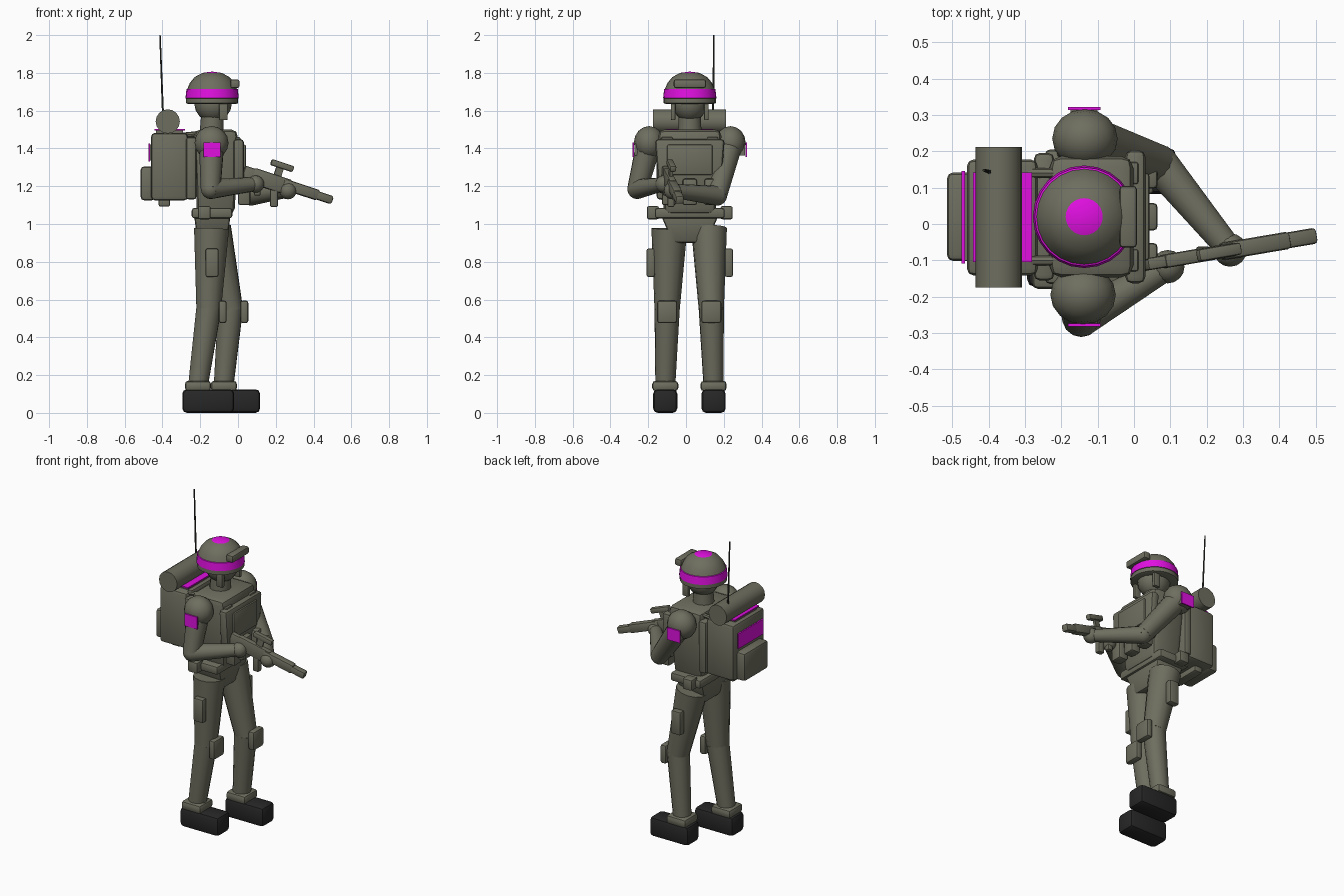
import bpy, bmesh, math
from mathutils import Vector, Matrix

if "Cube" in bpy.data.objects:
    bpy.data.objects.remove(bpy.data.objects["Cube"], do_unlink=True)


def material(name, color):
    m = bpy.data.materials.new(name)
    m.use_nodes = True
    m.diffuse_color = (*color, 1)
    m.node_tree.nodes["Principled BSDF"].inputs["Base Color"].default_value = (*color, 1)
    return m


OLIVE = material("olive", (0.155, 0.155, 0.115))
MAGENTA = material("magenta", (0.75, 0.005, 0.75))
BLACK = material("boot_black", (0.02, 0.02, 0.02))
DARK = material("antenna_dark", (0.035, 0.04, 0.03))
MID = 0.02  # y of the body's centre plane


def finish(name, bm, mats=(OLIVE,), angle=35):
    bmesh.ops.recalc_face_normals(bm, faces=bm.faces)
    mesh = bpy.data.meshes.new(name)
    bm.to_mesh(mesh)
    bm.free()
    for m in mats:
        mesh.materials.append(m)
    ob = bpy.data.objects.new(name, mesh)
    bpy.context.collection.objects.link(ob)
    bpy.ops.object.select_all(action='DESELECT')
    ob.select_set(True)
    bpy.context.view_layer.objects.active = ob
    bpy.ops.object.shade_smooth_by_angle(angle=math.radians(angle))
    return ob


def box(name, x, y, z, bevel=0.012, mat=OLIVE, taper=(1, 1), frame=None):
    """Bevelled box from (min, max) ranges; taper scales its bottom end."""
    bm = bmesh.new()
    bmesh.ops.create_cube(bm, size=1)
    for v in bm.verts:
        if v.co.z < 0:
            v.co.x *= taper[0]
            v.co.y *= taper[1]
        v.co = [(a + b) / 2 + c * (b - a) for (a, b), c in zip((x, y, z), v.co)]
    if bevel:
        bmesh.ops.bevel(bm, geom=bm.edges[:], offset=bevel, segments=2, profile=0.5, affect='EDGES')
    if frame:
        bm.transform(frame)
    return finish(name, bm, (mat,))


def ball(bm, centre, r, scale=(1, 1, 1), seg=14):
    bmesh.ops.create_uvsphere(bm, u_segments=seg, v_segments=8, radius=r,
                              matrix=Matrix.Translation(centre) @ Matrix.Diagonal((*scale, 1)))


def limb(name, points, radii, joints=(), mat=OLIVE, seg=14):
    """Tapered tubes along the points, with round joints at the given indices."""
    bm = bmesh.new()
    pts = [Vector(p) for p in points]
    for a, b, ra, rb in zip(pts, pts[1:], radii, radii[1:]):
        d = b - a
        m = Matrix.Translation((a + b) / 2) @ d.to_track_quat('Z', 'Y').to_matrix().to_4x4()
        bmesh.ops.create_cone(bm, cap_ends=True, segments=seg, radius1=ra, radius2=rb,
                              depth=d.length, matrix=m)
    for i in joints:
        ball(bm, pts[i], radii[i])
    return finish(name, bm, (mat,))


def sphere(name, centre, r, scale=(1, 1, 1)):
    bm = bmesh.new()
    ball(bm, centre, r, scale, 16)
    return finish(name, bm)


# Helmet: turned profile, coloured by height and radius
profile = [(0.125, 1.635), (0.138, 1.64), (0.138, 1.665), (0.141, 1.666), (0.136, 1.714),
           (0.131, 1.716), (0.118, 1.747), (0.092, 1.778), (0.051, 1.8), (0, 1.807)]
bm = bmesh.new()
vs = [bm.verts.new((r, 0, z)) for r, z in profile]
es = [bm.edges.new(p) for p in zip(vs, vs[1:])]
bmesh.ops.spin(bm, geom=vs + es, axis=(0, 0, 1), cent=(0, 0, 0), steps=24, angle=math.tau)
bmesh.ops.remove_doubles(bm, verts=bm.verts, dist=0.0005)
bmesh.ops.holes_fill(bm, edges=[e for e in bm.edges if e.is_boundary])
for f in bm.faces:
    z = f.calc_center_median().z
    f.material_index = int(1.666 < z < 1.7155 or z > 1.8)
bm.transform(Matrix.Translation((-0.137, MID, 0)))
finish("helmet", bm, (OLIVE, MAGENTA))
box("goggles", (-0.04, 0.008), (-0.065, 0.105), (1.72, 1.765), 0.01)

# Head and neck
sphere("head", (-0.132, MID, 1.64), 0.1, (1, 0.92, 1))
limb("neck", [(-0.14, MID, 1.46), (-0.135, MID, 1.6)], [0.065, 0.058])
for side, s in (("left", 1), ("right", -1)):
    y = MID + s * 0.088
    box(side + "_chin_strap", (-0.1, -0.055), (y - 0.012, y + 0.012), (1.55, 1.65), 0.006)

# Torso and vest
box("torso", (-0.235, 0), (-0.15, 0.19), (1.05, 1.5), 0.035, taper=(0.85, 0.8))
box("chest_plate", (-0.025, 0.032), (-0.165, 0.205), (1.16, 1.45), 0.02, taper=(1, 0.88))
box("back_plate", (-0.275, -0.22), (-0.155, 0.195), (1.13, 1.46), 0.015)
box("chest_flap", (0.02, 0.042), (-0.1, 0.14), (1.26, 1.42), 0.008)
for i, y in enumerate((-0.09, MID, 0.135)):
    box(f"chest_pouch_{i + 1}", (0, 0.065), (y - 0.038, y + 0.038), (1.1, 1.24), 0.012)
for side, s in (("left", 1), ("right", -1)):
    y = MID + s * 0.12
    limb(side + "_pack_strap", [(-0.29, y, 1.47), (-0.15, y, 1.485), (0.0, y, 1.445)],
         [0.014] * 3, (1,), seg=8)
    box(side + "_strap_buckle", (-0.025, 0.012), (y - 0.03, y + 0.03), (1.435, 1.46), 0.006)

# Belt, belt pouches and hips
box("belt", (-0.245, -0.03), (-0.165, 0.205), (1.03, 1.085), 0.014)
for side, s in (("left", 1), ("right", -1)):
    y = MID + s * 0.195
    box(side + "_belt_pouch", (-0.212, -0.145), (y - 0.032, y + 0.032), (1.025, 1.095), 0.01)
box("hips", (-0.232, -0.04), (-0.13, 0.17), (0.9, 1.04), 0.015, taper=(0.8, 0.6))

# Legs, knee pads, cuffs and boots
legs = (("right", -1, (-0.14, -0.088, 0.975), (-0.155, -0.1, 0.55), (-0.215, -0.11, 0.12)),
        ("left", 1, (-0.13, 0.122, 0.975), (-0.04, 0.134, 0.55), (-0.078, 0.146, 0.12)))
for side, s, hip, knee, ankle in legs:
    limb(side + "_leg", [hip, knee, ankle], [0.095, 0.067, 0.052], (1,))
    kx, ky, _ = knee
    ax, ay, _ = ankle
    box(side + "_knee_pad", (kx + 0.052, kx + 0.095), (ky - 0.053, ky + 0.053), (0.475, 0.595), 0.014)
    box(side + "_boot_cuff", (ax - 0.066, ax + 0.072), (ay - 0.069, ay + 0.069), (0.115, 0.17), 0.018)
    box(side + "_boot", (ax - 0.08, ax + 0.195), (ay - 0.064, ay + 0.064), (0, 0.125), 0.024, BLACK)
    py = MID + s * 0.207
    px = -0.138 if s < 0 else -0.1
    box(side + "_thigh_pouch", (px - 0.034, px + 0.034), (py - 0.022, py + 0.022), (0.72, 0.87), 0.01)

# Arms
arms = (("right", -1, (-0.14, -0.195, 1.43), (-0.145, -0.258, 1.185), (0.08, -0.125, 1.21)),
        ("left", 1, (-0.135, 0.235, 1.43), (0.07, 0.165, 1.15), (0.255, -0.06, 1.175)))
for side, s, shoulder, elbow, wrist in arms:
    sphere(side + "_shoulder", shoulder, 0.09, (1, 0.9, 0.98))
    limb(side + "_arm", [shoulder, elbow, wrist], [0.068, 0.053, 0.037], (1,))
    hand = Vector(wrist) + (Vector(wrist) - Vector(elbow)).normalized() * 0.015
    sphere(side + "_hand", hand, 0.046)
    y = shoulder[1] + s * 0.083
    box(side + "_arm_patch", (-0.182, -0.092), (y - 0.004, y + 0.004), (1.355, 1.432), 0, MAGENTA)
    box(side + "_patch_backing", (-0.175, -0.1), (y - s * 0.04 - 0.035, y - s * 0.04 + 0.035),
        (1.362, 1.425), 0)

# Backpack with pocket, bedroll and antenna
box("backpack", (-0.46, -0.265), (-0.142, 0.178), (1.125, 1.482), 0.02)
box("pack_pocket", (-0.515, -0.44), (-0.102, 0.142), (1.125, 1.305), 0.018)
box("pack_foot", (-0.42, -0.36), (-0.08, 0.12), (1.092, 1.14), 0.01)
box("pack_lid", (-0.435, -0.29), (-0.09, 0.125), (1.47, 1.497), 0)
box("pack_top_panel", (-0.443, -0.28), (-0.105, 0.142), (1.496, 1.504), 0, MAGENTA)
box("pack_back_panel", (-0.474, -0.465), (-0.108, 0.146), (1.33, 1.425), 0, MAGENTA)
box("pack_panel_backing", (-0.466, -0.44), (-0.1, 0.138), (1.335, 1.42), 0)
limb("bedroll", [(-0.372, -0.175, 1.543), (-0.372, 0.212, 1.543)], [0.064, 0.064], seg=16)
limb("antenna", [(-0.393, 0.142, 1.47), (-0.413, 0.148, 2.0)], [0.006, 0.004], mat=DARK, seg=8)

# Rifle: built along its own x axis, then aimed
aim = Vector((0.47, 0.08, -0.155)).normalized()
across = Vector((0, 0, 1)).cross(aim).normalized()
up = aim.cross(across)
rifle = Matrix((aim, across, up)).transposed().to_4x4()
rifle.translation = (0.03, -0.112, 1.28)
for name, x, w, z, b in (
        ("rifle_stock", (0, 0.1), 0.017, (-0.07, 0.03), 0.008),
        ("rifle_receiver", (0.05, 0.26), 0.019, (-0.05, 0.035), 0.009),
        ("rifle_handguard", (0.22, 0.42), 0.024, (-0.027, 0.03), 0.011),
        ("rifle_barrel", (0.36, 0.5), 0.022, (-0.022, 0.022), 0.01),
        ("rifle_scope", (0.125, 0.25), 0.017, (0.075, 0.108), 0.008),
        ("rifle_scope_mount", (0.16, 0.2), 0.008, (0.02, 0.08), 0)):
    box(name, x, (-w, w), z, b, frame=rifle)
box("rifle_magazine", (0.17, 0.212), (-0.098, -0.062), (1.09, 1.22), 0.008)
box("rifle_grip", (0.085, 0.12), (-0.122, -0.088), (1.15, 1.25), 0.008)
